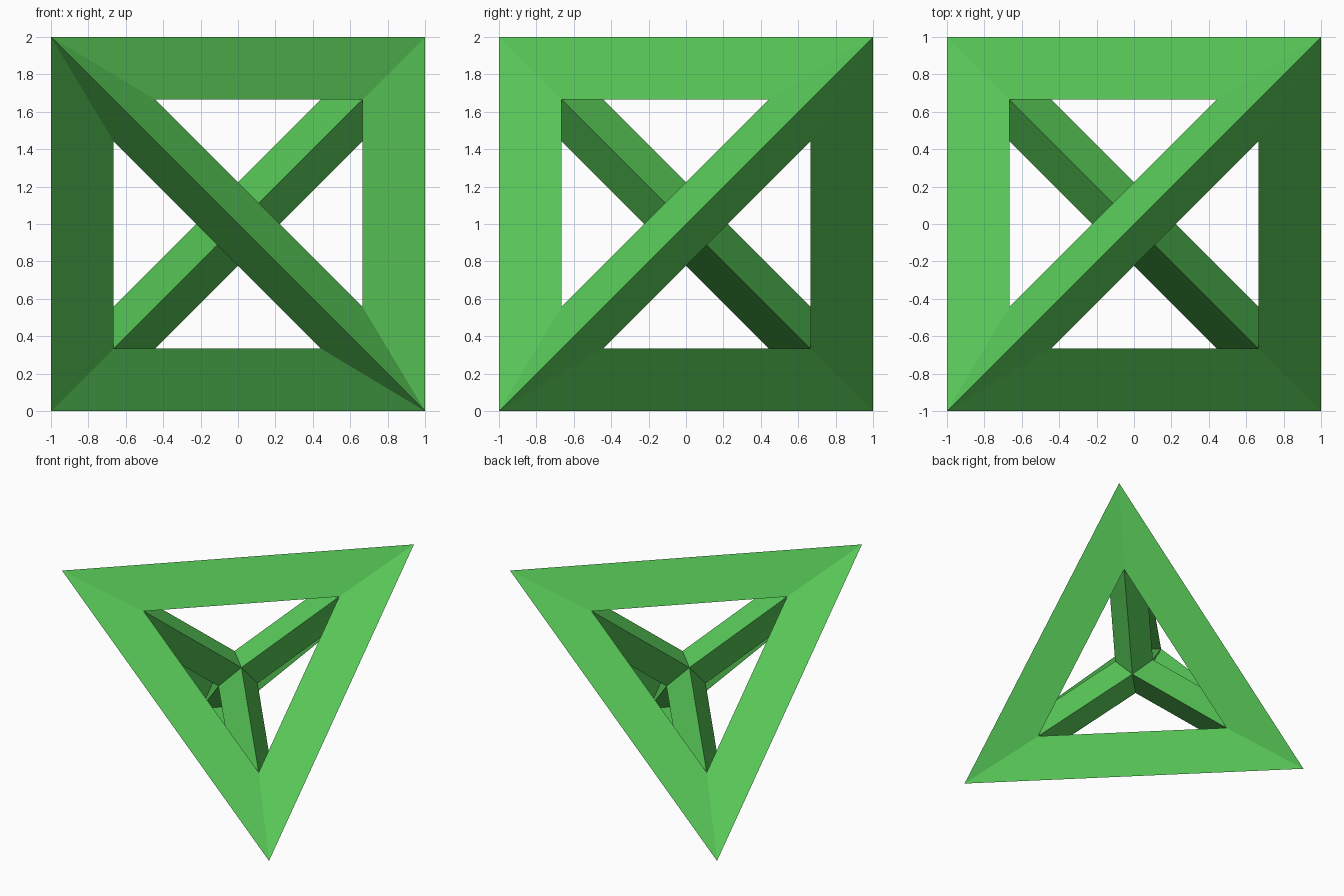
import bpy
import bmesh
from itertools import combinations
from mathutils import Vector

if "Cube" in bpy.data.objects:
    bpy.data.objects.remove(bpy.data.objects["Cube"])

# Tetrahedral frame: six edge bars plus four struts meeting in a central hub
corners = [Vector(c) for c in ((1, 1, 1), (-1, -1, 1), (1, -1, -1), (-1, 1, -1))]
lift = Vector((0, 0, 1))
bm = bmesh.new()


def vert(p):
    return bm.verts.new(p + lift)


# Outer tips, and hub points that each face one window
tip = [vert(c) for c in corners]
hub = [vert(-c / 9) for c in corners]

# Window corners: near tip i, in the face opposite tip f
win = {(i, f): vert((corners[i] * 5 - corners[f]) / 9)
       for i in range(4) for f in range(4) if i != f}

for i, j in combinations(range(4), 2):
    f, g = [k for k in range(4) if k not in (i, j)]
    # Edge bar: two outer sides and the flat inner side
    for k in (f, g):
        bm.faces.new((tip[i], tip[j], win[j, k], win[i, k]))
    bm.faces.new((win[i, f], win[j, f], win[j, g], win[i, g]))
    # Strut sides running from the tips to the hub
    for s in (i, j):
        bm.faces.new((win[s, f], win[s, g], hub[g], hub[f]))

bmesh.ops.recalc_face_normals(bm, faces=bm.faces)
mesh = bpy.data.meshes.new("tetrahedral_frame")
bm.to_mesh(mesh)
bm.free()

frame = bpy.data.objects.new("tetrahedral_frame", mesh)
bpy.context.collection.objects.link(frame)

green = bpy.data.materials.new("green")
green.diffuse_color = (0.1, 0.6, 0.1, 1)
green.use_nodes = True
green.node_tree.nodes["Principled BSDF"].inputs["Base Color"].default_value = green.diffuse_color
mesh.materials.append(green)
